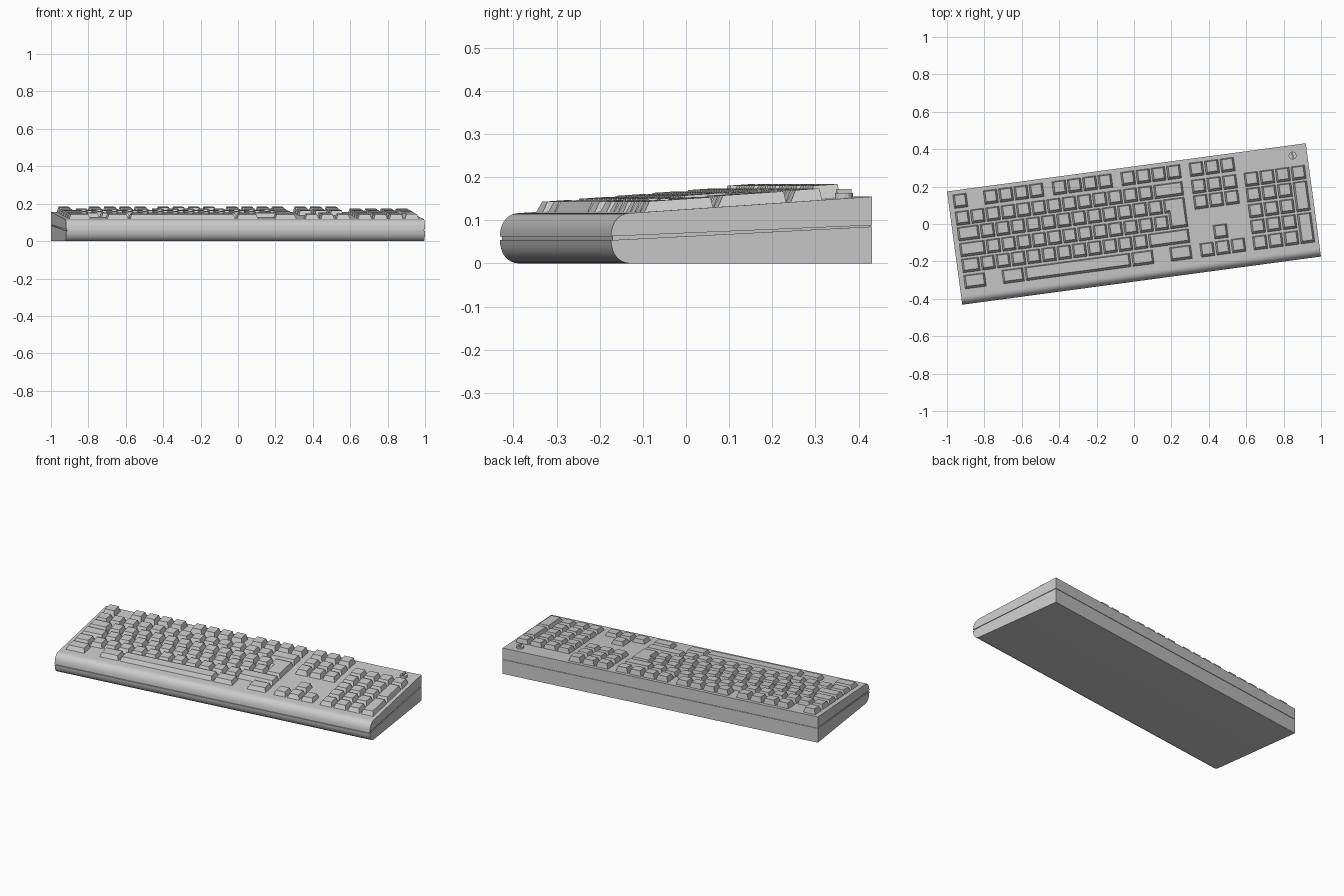
import bpy, bmesh, math

if "Cube" in bpy.data.objects:
    bpy.data.objects.remove(bpy.data.objects["Cube"])

TURN = math.radians(7.65)      # the keyboard lies slightly turned
HALF = 0.9675                  # half length
FRONT, BACK = -0.257, 0.3055   # start of the round nose, back wall
PITCH, LEFT = 0.0823, -0.945   # key unit, left edge of the main block
ROWS = [0.246, 0.154, 0.07, -0.016, -0.101, -0.188]
RISE = [0.031, 0.027, 0.026, 0.025, 0.024, 0.023]


def deck(v):
    return 0.117 + (v - FRONT) * 0.038 / (BACK - FRONT)


def finish(name, bm, smooth=False):
    bmesh.ops.recalc_face_normals(bm, faces=bm.faces[:])
    me = bpy.data.meshes.new(name)
    bm.to_mesh(me)
    bm.free()
    ob = bpy.data.objects.new(name, me)
    bpy.context.collection.objects.link(ob)
    ob.rotation_euler.z = TURN
    if smooth:
        bpy.ops.object.select_all(action='DESELECT')
        ob.select_set(True)
        bpy.context.view_layer.objects.active = ob
        bpy.ops.object.shade_smooth_by_angle(angle=math.radians(35))
    return ob


def loft(bm, a, b):
    """Closed solid between two matching rings."""
    va, vb = [bm.verts.new(p) for p in a], [bm.verts.new(p) for p in b]
    n = len(va)
    bm.faces.new(va)
    bm.faces.new(vb)
    for i in range(n):
        j = (i + 1) % n
        bm.faces.new((va[i], va[j], vb[j], vb[i]))


def shell(name, profile, half):
    bm = bmesh.new()
    loft(bm, [(-half, v, z) for v, z in profile], [(half, v, z) for v, z in profile])
    return finish(name, bm, True)


def nose(a0, a1, inset=0.0, n=8):
    """Rounded front edge as a super-ellipse arc."""
    pts = []
    for i in range(n + 1):
        a = math.radians(a0 + (a1 - a0) * i / n)
        c, s = max(math.cos(a), 0), math.sin(a)
        pts.append((FRONT - (0.0485 - inset) * c ** 0.87,
                    0.0585 + (0.0585 - inset) * math.copysign(abs(s) ** 0.87, s)))
    return pts


# Case: two halves with a thin parting groove around an inner core
shell("lower_case", nose(-90, -3) + [(BACK, 0.0855), (BACK, 0)], HALF)
shell("upper_case", nose(3, 90) + [(BACK, 0.155), (BACK, 0.0885)], HALF)
shell("inner_core", nose(-90, 90, 0.004, 16) + [(BACK - 0.004, 0.15), (BACK - 0.004, 0.004)],
      HALF - 0.004)


# Keys: tapered caps, each outline corner marked with its side (-1/1) in u and v
def cap(bm, corners, h):
    base, top = [], []
    for u, v, su, sv in corners:
        bu, bv = u - su * 0.004, v - sv * 0.005
        base.append((bu, bv, deck(bv) - 0.003))
        tv = bv + (0.014 if sv < 0 else -0.005)
        top.append((bu - su * 0.010, tv, deck(tv) + h))
    loft(bm, base, top)


def key(bm, u0, u1, row, row2=None):
    row2 = row if row2 is None else row2
    v0, v1 = ROWS[row2] - 0.0425, ROWS[row] + 0.0425
    cap(bm, [(u0, v0, -1, -1), (u1, v0, 1, -1), (u1, v1, 1, 1), (u0, v1, -1, 1)], RISE[row])


# Function row: escape plus three groups of four
bm = bmesh.new()
for k in [0] + [g + i for g in (2, 6.5, 11) for i in range(4)]:
    key(bm, LEFT + k * PITCH, LEFT + (k + 1) * PITCH, 0)
finish("function_keys", bm)

# Main block: key widths per row, negative for an empty space
bm = bmesh.new()
layout = {1: [1] * 13 + [2],
          2: [1.5] + [1] * 12,
          3: [1.75] + [1] * 12,
          4: [1.25] + [1] * 11 + [2.75],
          5: [1.5, -1, 1.5, 7, 1.5, -1, 1.5]}
for row, widths in layout.items():
    u = LEFT
    for w in widths:
        step = abs(w) * PITCH
        if w > 0:
            key(bm, u, u + step, row)
        u += step
finish("main_keys", bm)

# Stepped enter key over two rows
bm = bmesh.new()
a, b, c = (LEFT + k * PITCH for k in (13.5, 13.75, 15))
lo, mid, hi = ROWS[3] - 0.0425, ROWS[2] - 0.0425, ROWS[2] + 0.0425
cap(bm, [(b, lo, -1, -1), (c, lo, 1, -1), (c, hi, 1, 1), (a, hi, -1, 1),
         (a, mid, -1, -1), (b, mid, -1, -1)], RISE[2])
finish("enter_key", bm)

# Navigation cluster and arrows
bm = bmesh.new()
for row, cols in {0: (0, 1, 2), 1: (0, 1, 2), 2: (0, 1, 2), 4: (1,), 5: (0, 1, 2)}.items():
    for i in cols:
        u = 0.370 + i * 0.084
        key(bm, u - 0.0415, u + 0.0415, row)
finish("navigation_keys", bm)

# Number pad with two tall keys in the last column
bm = bmesh.new()
pad = [0.655 + i * 0.0845 for i in range(4)]
for row in range(1, 6):
    for u in pad[:3]:
        key(bm, u - 0.042, u + 0.042, row)
for r0, r1 in ((1, 1), (2, 3), (4, 5)):
    key(bm, pad[3] - 0.042, pad[3] + 0.042, r0, r1)
finish("number_pad_keys", bm)


# Round power button with a raised bar
def disc(bm, r, z0, z1):
    ring = [(0.889 + r * math.cos(i * math.tau / 16), 0.25 + r * math.sin(i * math.tau / 16))
            for i in range(16)]
    loft(bm, [(x, y, z0) for x, y in ring], [(x, y, z1) for x, y in ring])


bm = bmesh.new()
disc(bm, 0.021, 0.145, 0.163)
bar = [(0.889 + x, 0.25 + y) for x, y in ((-.004, -.017), (.004, -.017), (.004, .017), (-.004, .017))]
loft(bm, [(x, y, 0.155) for x, y in bar], [(x, y, 0.173) for x, y in bar])
finish("power_button", bm)
